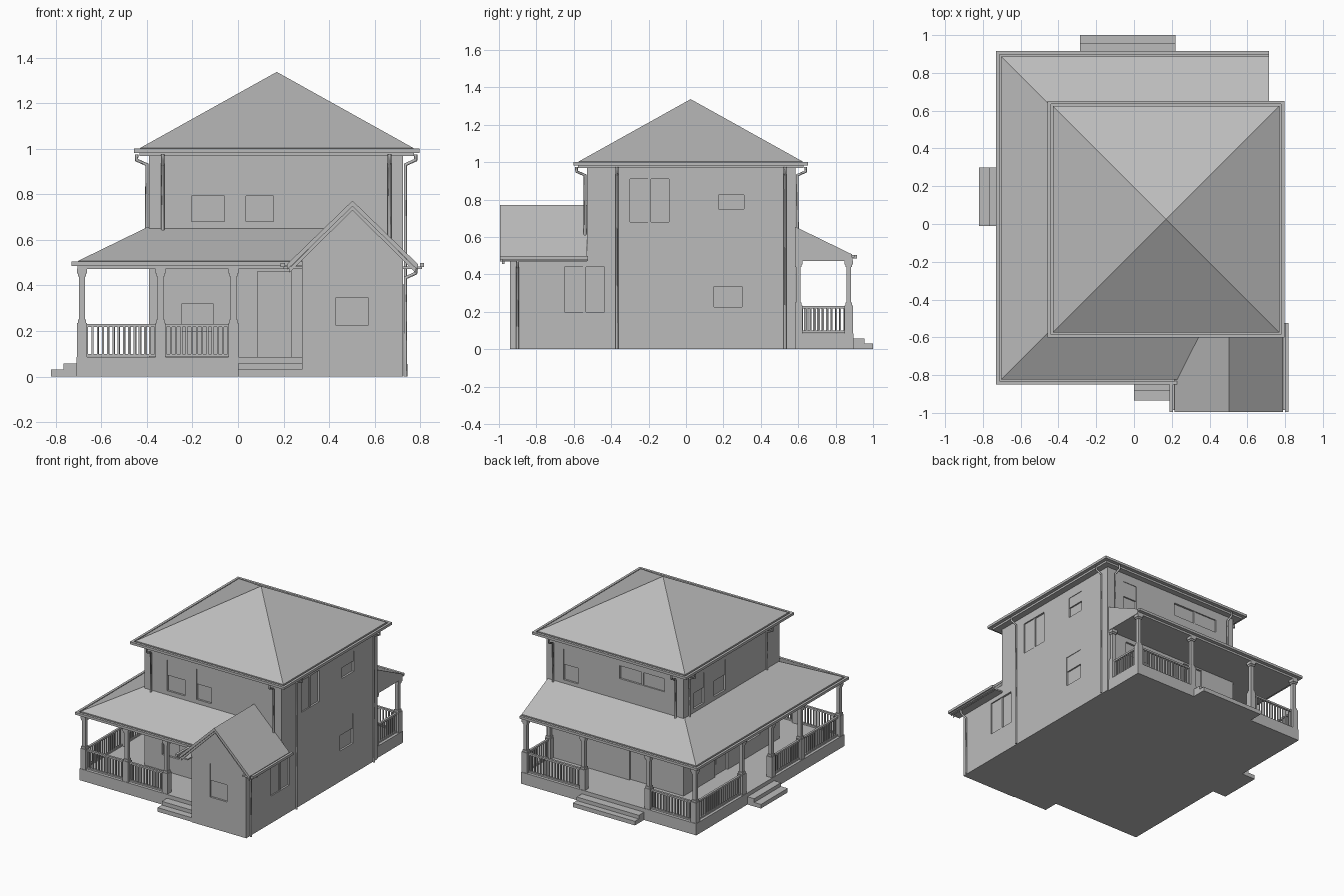
import bpy, bmesh
from mathutils import Vector

cube = bpy.data.objects.get("Cube")
if cube:
    bpy.data.objects.remove(cube)

grey = bpy.data.materials.new("plain grey")
grey.use_nodes = True
grey.diffuse_color = (0.5, 0.5, 0.5, 1)
grey.node_tree.nodes["Principled BSDF"].inputs["Base Color"].default_value = (0.5, 0.5, 0.5, 1)


def finish(name, bm):
    bmesh.ops.remove_doubles(bm, verts=bm.verts, dist=1e-5)
    bmesh.ops.recalc_face_normals(bm, faces=bm.faces)
    mesh = bpy.data.meshes.new(name)
    bm.to_mesh(mesh)
    bm.free()
    mesh.materials.append(grey)
    ob = bpy.data.objects.new(name, mesh)
    bpy.context.collection.objects.link(ob)
    return ob


def boxes(name, items):
    """One mesh of boxes, each (x0, x1, y0, y1, z0, z1)."""
    mesh_parts = bmesh.new()
    for x0, x1, y0, y1, z0, z1 in items:
        made = bmesh.ops.create_cube(mesh_parts, size=1)["verts"]
        for v in made:
            v.co = Vector(((x0 + x1) / 2 + v.co.x * (x1 - x0),
                           (y0 + y1) / 2 + v.co.y * (y1 - y0),
                           (z0 + z1) / 2 + v.co.z * (z1 - z0)))
    # boxes may touch, so vertices are not merged here
    bmesh.ops.recalc_face_normals(mesh_parts, faces=mesh_parts.faces)
    mesh = bpy.data.meshes.new(name)
    mesh_parts.to_mesh(mesh)
    mesh_parts.free()
    mesh.materials.append(grey)
    ob = bpy.data.objects.new(name, mesh)
    bpy.context.collection.objects.link(ob)
    return ob


def loft(name, stations, closed_path, closed_section):
    """Skin between matching cross-sections."""
    bm = bmesh.new()
    rows = [[bm.verts.new(p) for p in s] for s in stations]
    n, m = len(rows), len(rows[0])
    for i in range(n if closed_path else n - 1):
        a, b = rows[i], rows[(i + 1) % n]
        for j in range(m if closed_section else m - 1):
            k = (j + 1) % m
            bm.faces.new((a[j], a[k], b[k], b[j]))
    if not closed_path:
        bm.faces.new(rows[0])
        bm.faces.new(rows[-1])
    return finish(name, bm)


def prism(name, profile, y0, y1):
    return loft(name, [[(x, y, z) for x, z in profile] for y in (y0, y1)], False, True)


# Walls
X0, X1, Y0, Y1 = -0.39, 0.725, -0.53, 0.585
WING_Y, DECK = -0.94, 0.085
house = boxes("house_walls", [(X0, X1, Y0, Y1, 0, 0.975)])
wing = prism("wing_walls", [(0.28, 0), (X1, 0), (X1, 0.53), (0.5025, 0.75), (0.28, 0.53)], WING_Y, Y0)

# Openings: wall direction, wall position, start, end, bottom, top, has sash
openings = [
    ("y", Y0, -0.205, -0.06, 0.68, 0.905, True),
    ("y", Y0, 0.035, 0.155, 0.68, 0.905, True),
    ("y", Y0, -0.245, -0.11, 0.20, 0.44, True),
    ("y", Y0, 0.085, 0.235, DECK, 0.46, False),
    ("y", WING_Y, 0.43, 0.57, 0.225, 0.47, True),
    ("x", X1, -0.30, -0.09, 0.68, 0.91, True),
    ("x", X1, 0.175, 0.31, 0.75, 0.90, True),
    ("x", X1, 0.15, 0.30, 0.225, 0.445, True),
    ("x", X1, -0.65, -0.435, 0.20, 0.44, True),
    ("x", X0, 0.35, 0.47, 0.68, 0.905, True),
    ("x", X0, 0.10, 0.23, 0.68, 0.905, True),
    ("x", X0, -0.30, -0.15, 0.20, 0.44, True),
    ("x", X0, 0.07, 0.22, DECK, 0.46, False),
    ("y", Y1, 0.47, 0.585, 0.68, 0.905, True),
    ("y", Y1, -0.235, 0.13, 0.81, 0.905, True),
    ("y", Y1, 0.36, 0.56, 0.34, 0.44, True),
    ("y", Y1, -0.11, 0.05, DECK, 0.46, False),
]


def on_wall(axis, pos, a, b, z0, z1, d0, d1):
    """Box on a wall between two depths measured outwards."""
    out = 1 if pos > 0 else -1
    p, q = sorted((pos + out * d0, pos + out * d1))
    return (p, q, a, b, z0, z1) if axis == "x" else (a, b, p, q, z0, z1)


cutter = boxes("opening_cutter", [on_wall(*o[:6], -0.014, 0.014) for o in openings])
cutter.hide_render = True
for ob in (house, wing):
    cut = ob.modifiers.new("openings", "BOOLEAN")
    cut.operation, cut.solver, cut.object = "DIFFERENCE", "EXACT", cutter
    bpy.context.view_layer.objects.active = ob
    bpy.ops.object.modifier_apply(modifier=cut.name)
bpy.data.objects.remove(cutter)

# Sashes and door panels
sashes, panels = [], []
for axis, pos, a, b, z0, z1, sash in openings:
    mid = (a + b) / 2
    if not sash:
        panels.append(on_wall(axis, pos, a + 0.025, b - 0.025, z0 + 0.08, z1 - 0.03, -0.015, -0.009))
    elif b - a > 0.18:
        sashes.append(on_wall(axis, pos, mid - 0.008, mid + 0.008, z0, z1, -0.015, -0.004))
        sashes.append(on_wall(axis, pos, a, mid, z0, z1, -0.015, -0.009))
    else:
        sashes.append(on_wall(axis, pos, a, b, (z0 + z1) / 2, z1, -0.015, -0.004))
boxes("window_sashes", sashes)
boxes("door_panels", panels)

# Hipped main roof with gutter
cx, cy, half = 0.17, 0.025, 0.627
eave = [(0.025, 0.968), (0.025, 0.982), (0, 0.982), (0, 1.0), (0.018, 1.0),
        (0.018, 0.986), (0.027, 0.986), (0.027, 1.003)]
section = [(half, 0.968)] + eave + [(half, 1.337)]
corners = [(-1, -1), (1, -1), (1, 1), (-1, 1)]
loft("main_roof", [[(cx + sx * (half - t), cy + sy * (half - t), z) for t, z in section]
                   for sx, sy in corners], True, False)

# Wrap-around porch roof: same eave, lower down
low = [(t, z - 0.496) for t, z in eave]
section = [(0.335, 0.472)] + low + [(0.335, 0.657)]
path = [(0.5, -0.85, 0, 1), (-0.73, -0.85, 1, 1), (-0.73, 0.915, 1, -1), (0.715, 0.915, 0, -1)]
loft("porch_roof", [[(x + dx * t, y + dy * t, z) for t, z in section] for x, y, dx, dy in path],
     False, True)

# Wing gable roof, verge boards and gutters
prism("wing_roof", [(0.215, 0.493), (0.5025, 0.772), (0.79, 0.493), (0.79, 0.468),
                    (0.5025, 0.747), (0.215, 0.468)], -0.995, Y0)
prism("wing_verge", [(0.225, 0.475), (0.5025, 0.75), (0.78, 0.475), (0.78, 0.455),
                     (0.5025, 0.73), (0.225, 0.455)], -0.985, -0.97)
gutters = []
for side, y_end in ((-1, -0.83), (1, -0.525)):
    a, b = sorted((0.5025 + side * 0.315, 0.5025 + side * 0.297))
    gutters.append((a, b, -0.995, y_end, 0.48, 0.498))
    a, b = sorted((0.5025 + side * 0.305, 0.5025 + side * 0.22))
    gutters.append((a, b, -0.985, y_end, 0.472, 0.482))
boxes("wing_gutters", gutters)

# Porch base and steps
boxes("porch_base", [(-0.71, X0, -0.825, 0.895, 0, DECK),
                     (X0, 0.28, -0.825, Y0, 0, DECK),
                     (X0, 0.715, Y1, 0.895, 0, DECK)])
boxes("steps", [(0, 0.28, -0.935, -0.82, 0, 0.03), (0, 0.28, -0.885, -0.82, 0, 0.057),
                (-0.82, -0.7, -0.01, 0.30, 0, 0.03), (-0.765, -0.7, -0.01, 0.30, 0, 0.057),
                (-0.285, 0.22, 0.89, 1.0, 0, 0.03), (-0.285, 0.22, 0.89, 0.955, 0, 0.057)])

# Porch posts
L, F, B, R = -0.685, -0.80, 0.87, 0.69
post_places = [(L, F), (-0.34, F), (-0.02, F), (L, -0.35), (L, -0.01), (L, 0.33),
               (L, B), (-0.31, B), (0.22, B), (R, B), (R, 0.6)]
posts = []
for x, y in post_places:
    for r, z0, z1 in ((0.022, DECK, 0.235), (0.018, 0.235, 0.25), (0.013, 0.25, 0.44),
                      (0.018, 0.44, 0.452), (0.022, 0.452, 0.474)):
        posts.append((x - r, x + r, y - r, y + r, z0, z1))
boxes("porch_posts", posts)

# Railings with balusters
rails = []
for (x0, y0), (x1, y1) in [((L, F), (-0.34, F)), ((-0.34, F), (-0.02, F)),
                           ((L, F), (L, -0.35)), ((L, -0.35), (L, -0.01)), ((L, 0.33), (L, B)),
                           ((L, B), (-0.31, B)), ((0.22, B), (R, B)), ((R, 0.6), (R, B))]:
    h = 0.008
    for z0, z1 in ((0.217, 0.23), (0.088, 0.099)):
        rails.append((x0 - h, x1 + h, y0 - h, y1 + h, z0, z1))
    a, b = Vector((x0, y0)), Vector((x1, y1))
    count = round((b - a).length / 0.023)
    for i in range(1, count):
        p = a.lerp(b, i / count)
        rails.append((p.x - 0.004, p.x + 0.004, p.y - 0.004, p.y + 0.004, 0.09, 0.22))
boxes("porch_railings", rails)


# Downspouts
def downspout(axis, pos, along, top, bottom):
    out = 1 if pos > 0 else -1
    curve = bpy.data.curves.new("downspout", "CURVE")
    curve.dimensions = "3D"
    curve.bevel_depth, curve.bevel_resolution = 0.008, 0
    curve.use_fill_caps = True
    line = curve.splines.new("POLY")
    points = [(0.055, top), (0.055, top - 0.025), (0.01, top - 0.045), (0.01, bottom)]
    line.points.add(len(points) - 1)
    for p, (d, z) in zip(line.points, points):
        w = pos + out * d
        p.co = (w, along, z, 1) if axis == "x" else (along, w, z, 1)
    curve.materials.append(grey)
    bpy.context.collection.objects.link(bpy.data.objects.new("downspout", curve))


for x in (-0.33, 0.665):
    downspout("y", Y0, x, 0.975, 0.6)
    downspout("y", Y1, x, 0.975, 0.64)
for y in (-0.37, 0.53):
    downspout("x", X0, y, 0.975, 0.64)
    downspout("x", X1, y, 0.975, 0)
downspout("x", X1, -0.90, 0.478, 0)
